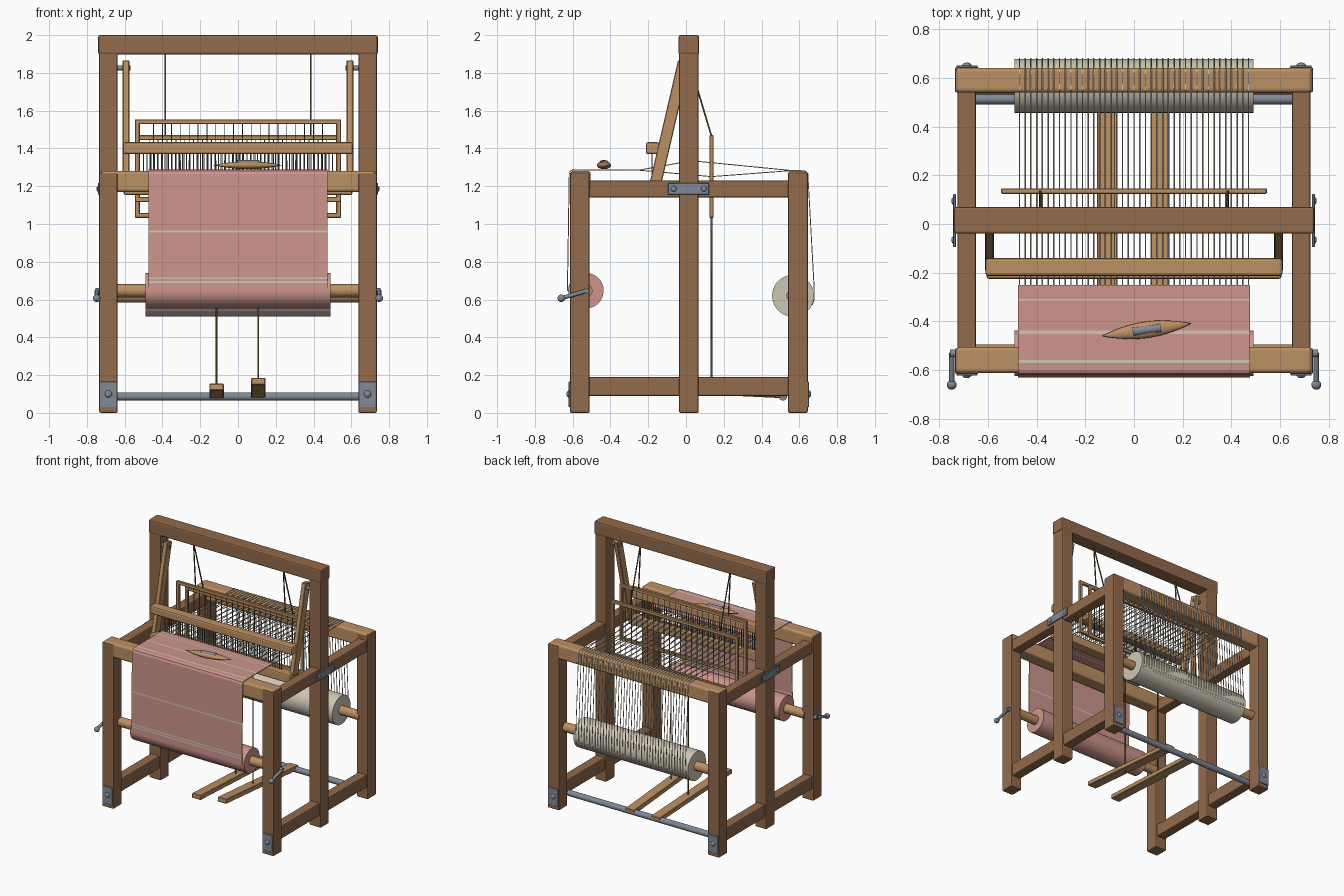
import bpy, bmesh, math
from mathutils import Vector

cube = bpy.data.objects.get("Cube")
if cube:
    bpy.data.objects.remove(cube)


def material(name, r, g, b):
    m = bpy.data.materials.new(name)
    m.use_nodes = True
    m.diffuse_color = (r, g, b, 1)
    m.node_tree.nodes["Principled BSDF"].inputs["Base Color"].default_value = (r, g, b, 1)
    return m


DARK = material("dark wood", 0.29, 0.145, 0.07)
LIGHT = material("light wood", 0.50, 0.28, 0.125)
PINK = material("rose cloth", 0.61, 0.30, 0.26)
CREAM = material("cream yarn", 0.62, 0.57, 0.46)
STEEL = material("blue steel", 0.22, 0.25, 0.31)
WIRE = material("grey wire", 0.16, 0.16, 0.17)
CORD = material("olive cord", 0.14, 0.10, 0.03)


def add_mesh(name, bm, *mats):
    bmesh.ops.recalc_face_normals(bm, faces=bm.faces)
    me = bpy.data.meshes.new(name)
    bm.to_mesh(me)
    bm.free()
    ob = bpy.data.objects.new(name, me)
    bpy.context.collection.objects.link(ob)
    for m in mats:
        me.materials.append(m)
    return ob


def select(ob):
    bpy.ops.object.select_all(action='DESELECT')
    ob.select_set(True)
    bpy.context.view_layer.objects.active = ob


def smooth(ob):
    select(ob)
    bpy.ops.object.shade_smooth_by_angle(angle=math.radians(40))
    return ob


def box(name, xs, ys, zs, mat, bevel=0.008, segments=2):
    """Bevelled block between the given x, y and z limits."""
    bm = bmesh.new()
    bmesh.ops.create_cube(bm, size=1)
    for v in bm.verts:
        v.co = [(r[0] + r[1]) / 2 + c * (r[1] - r[0]) for c, r in zip(v.co, (xs, ys, zs))]
    if bevel:
        bmesh.ops.bevel(bm, geom=bm.edges[:], offset=bevel, segments=segments,
                        profile=0.5, affect='EDGES')
    return add_mesh(name, bm, mat)


def bar(name, p, q, width, depth, mat):
    """Sloping bar in the y-z plane running from p to q."""
    p, q = Vector(p), Vector(q)
    d = q - p
    half = d.length / 2
    ob = box(name, (-width / 2, width / 2), (-depth / 2, depth / 2), (-half, half), mat, 0.004, 1)
    ob.location = (p + q) / 2
    ob.rotation_euler.x = math.atan2(-d.y, d.z)
    return ob


def rod(name, p, q, r, mat, sides=24):
    p, q = Vector(p), Vector(q)
    bm = bmesh.new()
    bmesh.ops.create_cone(bm, cap_ends=True, segments=sides, radius1=r, radius2=r, depth=(q - p).length)
    ob = add_mesh(name, bm, mat)
    ob.location = (p + q) / 2
    ob.rotation_euler = (q - p).to_track_quat('Z', 'Y').to_euler()
    return smooth(ob)


def ball(name, at, r, mat, scale=(1, 1, 1)):
    bm = bmesh.new()
    bmesh.ops.create_uvsphere(bm, u_segments=16, v_segments=10, radius=r)
    ob = add_mesh(name, bm, mat)
    ob.location, ob.scale = at, scale
    return smooth(ob)


def strands(name, paths, r, mat):
    """Many thin round strands joined in one mesh."""
    cu = bpy.data.curves.new(name, 'CURVE')
    cu.dimensions = '3D'
    cu.bevel_depth, cu.bevel_resolution = r, 1
    for path in paths:
        sp = cu.splines.new('POLY')
        sp.points.add(len(path) - 1)
        for pt, co in zip(sp.points, path):
            pt.co = (*co, 1)
    cu.materials.append(mat)
    ob = bpy.data.objects.new(name, cu)
    bpy.context.collection.objects.link(ob)
    select(ob)
    bpy.ops.object.convert(target='MESH')
    return ob


# Timber frame, one side at a time
FRONT, MID, BACK = (-0.615, -0.51), (-0.037, 0.067), (0.54, 0.645)
for side, s in (("left", 1), ("right", -1)):
    post_x = sorted((s * 0.637, s * 0.735))
    rail_x = sorted((s * 0.648, s * 0.724))
    box(side + "_front_post", post_x, FRONT, (0, 1.272), DARK)
    box(side + "_back_post", post_x, BACK, (0, 1.272), DARK)
    box(side + "_middle_post", post_x, MID, (0, 1.95), DARK)
    for level, zs in (("lower", (0.09, 0.19)), ("upper", (1.14, 1.23))):
        box(side + "_" + level + "_rail", rail_x, (-0.52, 0.55), zs, DARK)
    # Steel plates and bolts
    box(side + "_bracket", sorted((s * 0.73, s * 0.742)), (-0.095, 0.123), (1.155, 1.217), STEEL, 0.003, 1)
    for y in (-0.065, 0.095):
        ball(side + "_bracket_bolt", (s * 0.742, y, 1.186), 0.015, STEEL, (0.5, 1, 1))
    for end, y, d in (("front", -0.615, -1), ("back", 0.645, 1)):
        box(side + "_" + end + "_foot_plate", sorted((s * 0.642, s * 0.729)),
            sorted((y - d * 0.003, y + d * 0.006)), (0.03, 0.165), STEEL, 0.002, 1)
        ball(side + "_" + end + "_foot_bolt", (s * 0.686, y + d * 0.006, 0.1), 0.019, STEEL, (1, 0.6, 1))
    # Crank for the cloth roller
    hub, grip = (s * 0.748, -0.53, 0.645), (s * 0.748, -0.66, 0.607)
    rod(side + "_crank_axle", (s * 0.70, -0.53, 0.645), (s * 0.755, -0.53, 0.645), 0.016, STEEL, 16)
    rod(side + "_crank_arm", hub, grip, 0.011, STEEL, 12)
    ball(side + "_crank_knob", grip, 0.02, STEEL)
    # Swinging arm of the beater
    bar(side + "_beater_arm", (s * 0.593, -0.165, 1.2), (s * 0.593, -0.012, 1.86), 0.035, 0.062, LIGHT)
    rod(side + "_beater_pivot", (s * 0.57, -0.018, 1.825), (s * 0.645, -0.018, 1.825), 0.013, STEEL, 12)

box("top_beam", (-0.74, 0.74), (-0.04, 0.07), (1.897, 2.0), DARK, 0.01)
box("breast_beam", (-0.73, 0.73), (-0.611, -0.505), (1.17, 1.281), LIGHT, 0.015, 3)
box("back_beam", (-0.73, 0.73), (0.54, 0.641), (1.17, 1.281), LIGHT, 0.015, 3)

# Beater bars and reed
box("beater_handle", (-0.61, 0.61), (-0.213, -0.14), (1.37, 1.433), LIGHT, 0.012)
box("beater_sill", (-0.605, 0.605), (-0.225, -0.15), (1.153, 1.222), LIGHT, 0.01)
reed_x = [-0.5 + i / 53 for i in range(54)]
strands("reed", [[(x, -0.18, 1.21), (x, -0.18, 1.38)] for x in reed_x], 0.003, WIRE)

# Rollers with their shafts
for name, y, z, r, mat in (("cloth_roller", -0.53, 0.647, 0.094, PINK),
                           ("warp_roller", 0.567, 0.62, 0.111, CREAM)):
    rod(name, (-0.49, y, z), (0.49, y, z), r, mat, 40)
    rod(name + "_shaft", (-0.66, y, z), (0.66, y, z), 0.035, LIGHT)

# Two heddle frames, one raised; each with cords and a treadle
warp_x = [-0.47 + 0.94 * i / 40 for i in range(41)]
shafts = [("low", 0.135, 1.033, -0.113, 0.137), ("raised", 0.03, 1.117, 0.107, 0.167)]
for k, (name, y, z, tx, tz) in enumerate(shafts):
    top = z + 0.437
    ys = (y - 0.011, y + 0.011)
    for part, z0 in (("bottom", z), ("top", top - 0.025)):
        box(name + "_heddle_" + part, (-0.545, 0.545), ys, (z0, z0 + 0.025), LIGHT, 0.003, 1)
    for s in (-1, 1):
        box(name + "_heddle_stile", sorted((s * 0.52, s * 0.545)), ys, (z, top), LIGHT, 0.003, 1)
    strands(name + "_heddles", [[(x, y, z + 0.02), (x, y, top - 0.02)] for x in warp_x[k::2]], 0.0022, WIRE)
    strands(name + "_cords", [[(s * 0.385, 0.005, 1.9), (s * 0.385, y, top - 0.005)] for s in (-1, 1)]
            + [[(tx, y, 0.11), (tx, y, z + 0.01)]], 0.005, CORD)
    bar(name + "_treadle", (tx, 0.535, 0.095), (tx, -0.35, tz), 0.076, 0.036, LIGHT)
rod("treadle_pivot", (-0.69, 0.513, 0.087), (0.69, 0.513, 0.087), 0.022, STEEL)

# Warp threads: from the cloth through the eyes, over the back beam, down to the roller
paths = []
for i, x in enumerate(warp_x):
    _, y, z, _, _ = shafts[i % 2]
    paths.append([(x, -0.25, 1.285), (x, y, z + 0.218), (x, 0.56, 1.283), (x, 0.63, 1.282),
                  (x, 0.645, 1.267), (x, 0.679, 0.65), (x, 0.678, 0.60), (x, 0.668, 0.57)])
strands("warp_threads", paths, 0.0028, CREAM)

# Woven cloth: a folded sheet with woven-in stripes
profile = [(-0.25, 1.287, 0)]
for y, w in ((-0.307, 0.006), (-0.438, 0.013), (-0.558, 0.013)):
    profile += [(y, 1.287, 1), (y - w, 1.287, 0)]
profile += [(-0.6, 1.286, 0), (-0.612, 1.28, 0), (-0.618, 1.265, 0)]
for z, w in ((0.965, 0.01), (0.717, 0.009), (0.697, 0.009)):
    for h, stripe in ((z, 1), (z - w, 0)):
        profile.append((-0.618 - (1.265 - h) * 0.016, h, stripe))
profile.append((-0.628, 0.645, 0))
bm = bmesh.new()
rows = [[bm.verts.new((x, y, z)) for x in (-0.475, 0.475)] for y, z, _ in profile]
for a, b, (_, _, stripe) in zip(rows, rows[1:], profile):
    bm.faces.new((a[0], a[1], b[1], b[0])).material_index = stripe
cloth = add_mesh("cloth", bm, PINK, CREAM)
mod = cloth.modifiers.new("thickness", 'SOLIDIFY')
mod.thickness, mod.offset = 0.005, 0

# Shuttle: a pointed hull with a bobbin on top
bm = bmesh.new()
rings = []
for i in range(1, 16):
    t = i / 8 - 1
    r = 1 - abs(t) ** 1.9
    rings.append([bm.verts.new((0.186 * t, 0.034 * r * math.cos(a), 0.021 * r * math.sin(a)))
                  for a in (math.tau * j / 16 for j in range(16))])
for a, b in zip(rings, rings[1:]):
    for j in range(16):
        n = (j + 1) % 16
        bm.faces.new((a[j], a[n], b[n], b[j]))
for ring, tip in ((rings[0], -0.186), (rings[-1], 0.186)):
    v = bm.verts.new((tip, 0, 0))
    for j in range(16):
        bm.faces.new((ring[j], ring[(j + 1) % 16], v))
shuttle = smooth(add_mesh("shuttle", bm, LIGHT))
shuttle.location = (0.052, -0.434, 1.311)
shuttle.rotation_euler.z = math.radians(8)
rod("bobbin", (-0.005, -0.442, 1.32), (0.11, -0.426, 1.32), 0.018, STEEL, 16)
